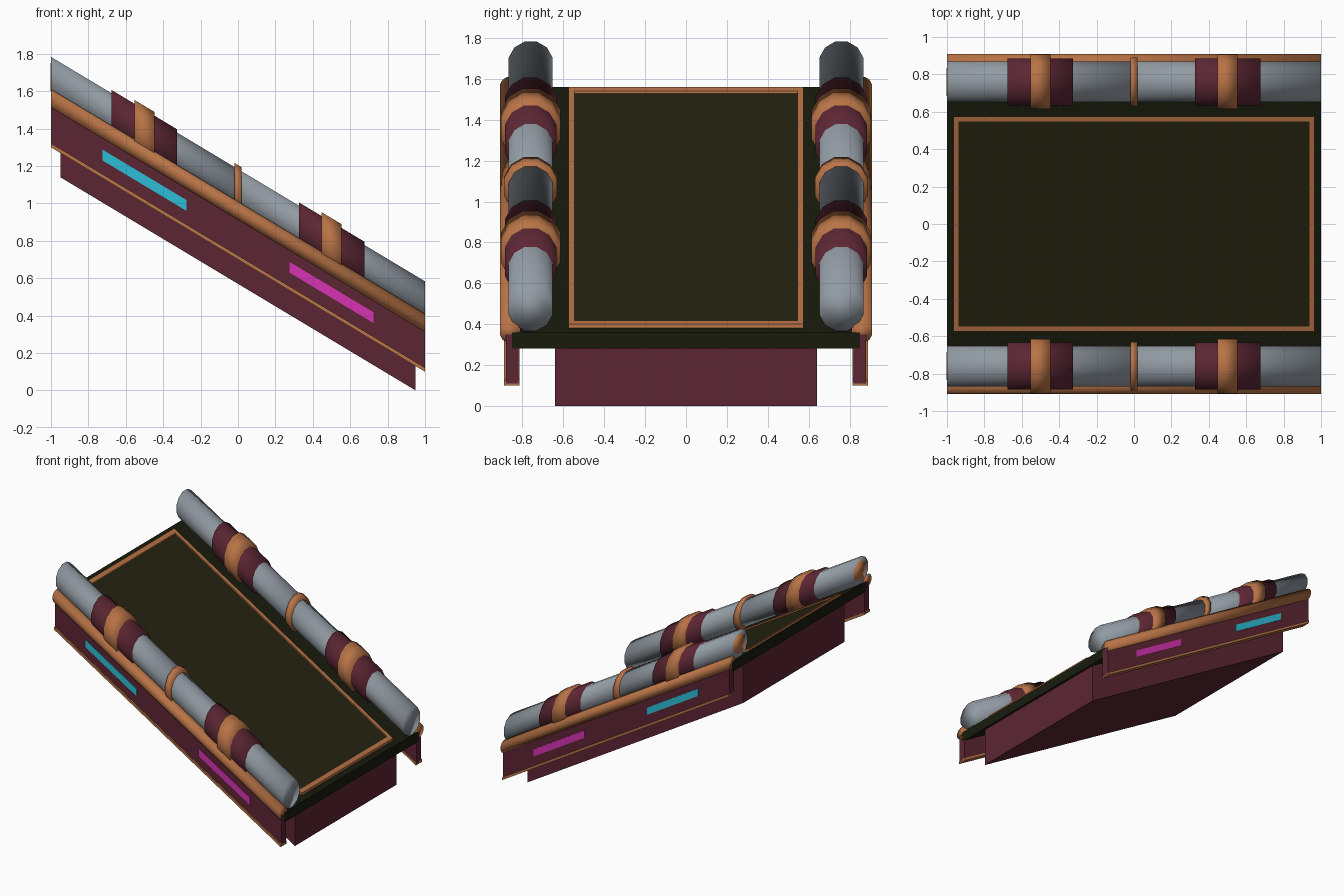
import bpy
import bmesh
import math

if "Cube" in bpy.data.objects:
    bpy.data.objects.remove(bpy.data.objects["Cube"])

SLOPE = -0.6  # height change per unit of length


def material(name, rgb):
    # display colour 0-255 to linear
    lin = [((c / 255 + 0.055) / 1.055) ** 2.4 for c in rgb]
    mat = bpy.data.materials.new(name)
    mat.use_nodes = True
    mat.diffuse_color = (*lin, 1)
    mat.node_tree.nodes["Principled BSDF"].inputs["Base Color"].default_value = (*lin, 1)
    return mat


burgundy = material("burgundy", (92, 38, 51))
copper = material("copper", (184, 115, 70))
steel = material("steel grey", (146, 155, 163))
deck_green = material("dark deck green", (24, 27, 12))
panel_olive = material("panel olive", (36, 35, 16))
cyan = material("cyan", (45, 190, 215))
magenta = material("magenta", (214, 52, 178))


def prism(name, profile, x0, x1, mat, smooth=False):
    """Extrude a (y, z) profile along the sloping length, with upright ends."""
    bm = bmesh.new()
    ends = [[bm.verts.new((x, y, z + SLOPE * x)) for y, z in profile] for x in (x0, x1)]
    for ring in ends:
        bm.faces.new(ring)
    n = len(profile)
    for i in range(n):
        j = (i + 1) % n
        bm.faces.new((ends[0][i], ends[0][j], ends[1][j], ends[1][i]))
    bmesh.ops.recalc_face_normals(bm, faces=bm.faces)
    for face in bm.faces:
        face.smooth = smooth
    mesh = bpy.data.meshes.new(name)
    bm.to_mesh(mesh)
    bm.free()
    mesh.materials.append(mat)
    obj = bpy.data.objects.new(name, mesh)
    bpy.context.collection.objects.link(obj)
    return obj


def box(name, x0, x1, y0, y1, z0, z1, mat):
    return prism(name, [(y0, z0), (y1, z0), (y1, z1), (y0, z1)], x0, x1, mat)


def tube(name, x0, x1, y, z, apothem, mat, sides=12):
    r = apothem / math.cos(math.pi / sides)
    angles = [2 * math.pi * (i + 0.5) / sides for i in range(sides)]
    ring = [(y + r * math.cos(a), z + r * math.sin(a)) for a in angles]
    return prism(name, ring, x0, x1, mat, smooth=True)


# Central body
box("base", -0.95, 0.95, -0.64, 0.64, 0.57, 0.89, burgundy)
box("deck", -1, 1, -0.85, 0.85, 0.88, 0.96, deck_green)
box("deck_panel", -0.94, 0.94, -0.55, 0.55, 0.95, 0.968, panel_olive)

# Border around the deck panel
for s, side in ((-1, "right"), (1, "left")):
    box(f"border_long_{side}", -0.965, 0.965, s * 0.545, s * 0.575, 0.95, 0.98, copper)
for x, end in ((-0.95, "upper"), (0.95, "lower")):
    box(f"border_{end}", x - 0.015, x + 0.015, -0.56, 0.56, 0.95, 0.98, copper)

# Side walls and pipe rails
for s, side in ((-1, "front"), (1, "back")):
    box(f"{side}_side_panel", -1, 1, s * 0.82, s * 0.88, 0.71, 0.95, burgundy)
    box(f"{side}_lower_trim", -1, 1, s * 0.815, s * 0.89, 0.70, 0.722, copper)
    tube(f"{side}_upper_trim", -1, 1, s * 0.86, 0.96, 0.05, copper)
    box(f"{side}_cyan_light", -0.725, -0.275, s * 0.875, s * 0.885, 0.795, 0.853, cyan)
    box(f"{side}_magenta_light", 0.275, 0.725, s * 0.875, s * 0.885, 0.795, 0.853, magenta)

    for x0, half in ((-1, "upper"), (0, "lower")):
        tube(f"{side}_{half}_pipe", x0, x0 + 1, s * 0.76, 1.075, 0.108, steel)
        mid = x0 + 0.5
        tube(f"{side}_{half}_sleeve", mid - 0.175, mid + 0.175, s * 0.76, 1.075, 0.126, burgundy)
        tube(f"{side}_{half}_band", mid - 0.053, mid + 0.053, s * 0.76, 1.075, 0.146, copper)
    tube(f"{side}_middle_ring", -0.02, 0.02, s * 0.76, 1.075, 0.13, copper)
    tube(f"{side}_pipe_end_cap", -1.002, -0.99, s * 0.76, 1.075, 0.075, copper)
